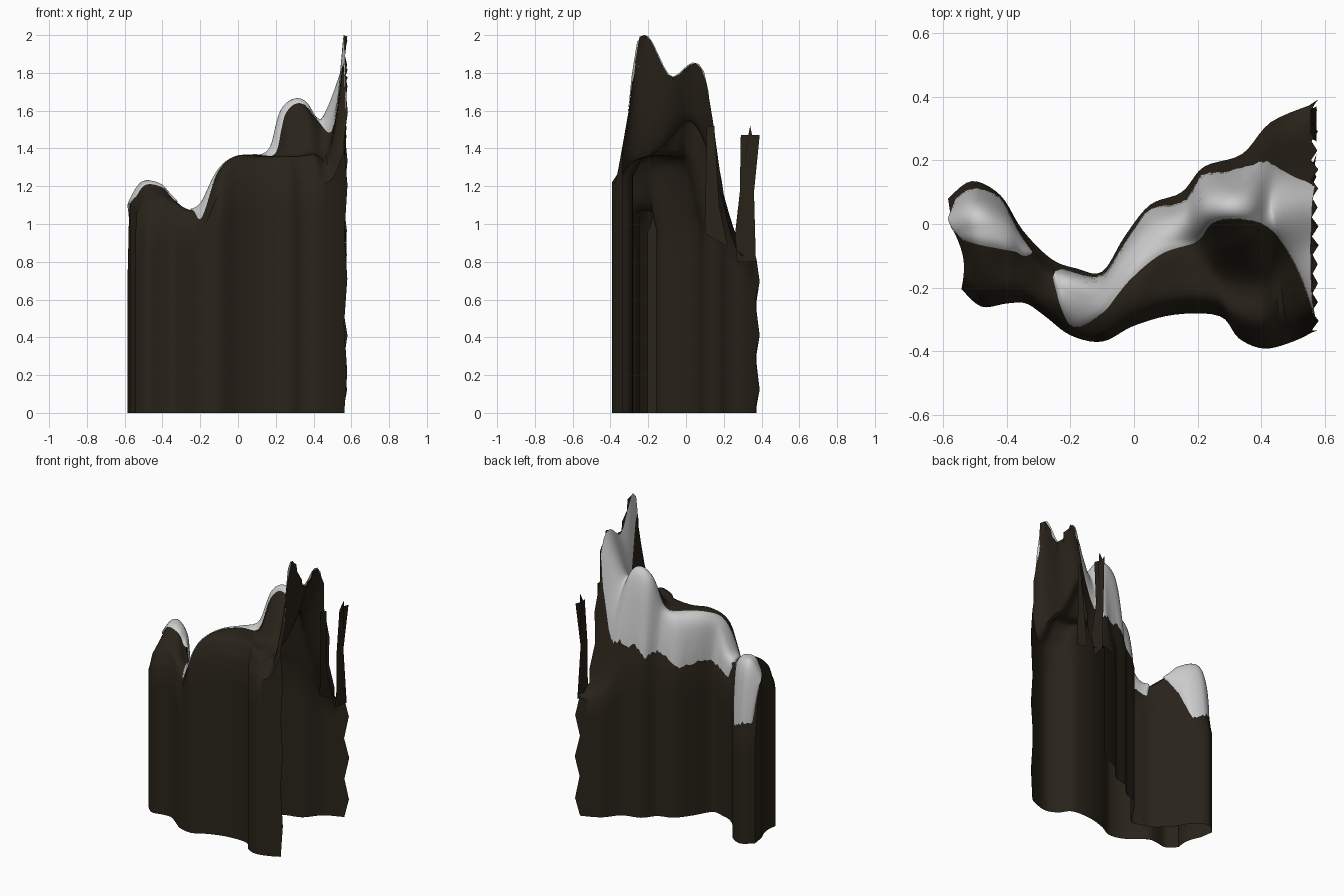
import bpy, math, random
from mathutils import Vector

if "Cube" in bpy.data.objects:
    bpy.data.objects.remove(bpy.data.objects["Cube"])

random.seed(4)

# Cross-sections along the cliff: front x,y, back x,y, then crest heights from front to back
STATIONS = [
    (-.543, -.205, -.585, .08, .95, 1.05, 1.08, 1.11, 1.05, .72),
    (-.48, -.26, -.51, .135, 1.0, 1.10, 1.17, 1.21, 1.15, .70),
    (-.40, -.25, -.42, .09, 1.04, 1.13, 1.17, 1.20, 1.12, .74),
    (-.34, -.25, -.35, -.02, 1.02, 1.10, 1.13, 1.13, 1.10, .85),
    (-.28, -.29, -.26, -.11, .97, 1.05, 1.08, 1.07, 1.05, .93),
    (-.20, -.35, -.18, -.14, .95, 1.02, 1.08, 1.10, 1.08, .93),
    (-.10, -.37, -.10, -.15, 1.16, 1.24, 1.28, 1.27, 1.22, .98),
    (0, -.32, -.03, -.04, 1.24, 1.33, 1.36, 1.34, 1.26, .95),
    (.13, -.285, .05, .06, 1.25, 1.34, 1.36, 1.36, 1.29, 1.0),
    (.27, -.29, .15, .10, 1.26, 1.35, 1.36, 1.37, 1.37, 1.0),
    (.33, -.36, .22, .18, 1.23, 1.35, 1.37, 1.53, 1.58, 1.02),
    (.41, -.392, .34, .22, 1.22, 1.36, 1.39, 1.59, 1.57, .97),
    (.50, -.37, .43, .32, 1.24, 1.37, 1.42, 1.55, 1.18, .82),
    (.572, -.335, .57, .38, 1.42, 2.0, 1.78, 1.80, .94, .82),
]
V_KNOTS = (0, .13, .35, .6, .8, 1)
# Snow starts and ends at these fractions across each section
SNOW_START = (.55, .5, .5, .62, .6, .15, .4, .5, .55, .6, .68, .66, .45, .04)
SNOW_END = (.95, .98, .97, .9, .95, .97, .96, .97, .97, .97, .97, .97, .82, .68)


def spline(vals, t):
    """Catmull-Rom through a list of numbers."""
    n = len(vals) - 1
    i = min(max(int(t), 0), n - 1)
    f = t - i
    a, b, c, d = (vals[min(max(i + k, 0), n)] for k in (-1, 0, 1, 2))
    return .5 * (2*b + (c - a)*f + (2*a - 5*b + 4*c - d)*f*f + (3*b - a - 3*c + d)*f**3)


COLS = list(zip(*STATIONS))


def crest(u, v):
    """Point on the top surface."""
    fx, fy, bx, by, *z = [spline(c, u) for c in COLS]
    k = 0
    while k < 4 and v > V_KNOTS[k + 1]:
        k += 1
    t = k + (v - V_KNOTS[k]) / (V_KNOTS[k + 1] - V_KNOTS[k])
    # the left end is pinched between its two lobes
    dent = .02 * max(0, 1 - u) * math.sin(math.pi * min(1, v * 1.5))
    return Vector((fx + (bx - fx)*v + dent, fy + (by - fy)*v, min(spline(z, t), 2.0)))


def normal(u, v):
    e = .02
    du = crest(u + e, v) - crest(u - e, v)
    dv = crest(u, min(v + e, 1)) - crest(u, max(v - e, 0))
    return du.cross(dv).normalized()


def material(name, rgb):
    m = bpy.data.materials.new(name)
    m.diffuse_color = (*rgb, 1)
    m.use_nodes = True
    m.node_tree.nodes["Principled BSDF"].inputs["Base Color"].default_value = m.diffuse_color
    return m


def make(name, verts, faces, mat, angle=40):
    me = bpy.data.meshes.new(name)
    me.from_pydata(verts, [], faces)
    me.materials.append(mat)
    ob = bpy.data.objects.new(name, me)
    bpy.context.collection.objects.link(ob)
    bpy.context.view_layer.objects.active = ob
    ob.select_set(True)
    bpy.ops.object.shade_smooth_by_angle(angle=math.radians(angle))
    ob.select_set(False)
    return ob


def grid(rows):
    """Vertices and quads joining equal-length rows."""
    n = len(rows[0])
    faces = [(i*n + j, (i+1)*n + j, (i+1)*n + j+1, i*n + j+1)
             for i in range(len(rows) - 1) for j in range(n - 1)]
    return [p for r in rows for p in r], faces


rock = material("dark_rock", (.022, .017, .01))
white = material("snow", (.8, .8, .8))

# Rock body: fluted front wall, crest, back wall; right end torn open
U, V = 65, 24
last = len(STATIONS) - 1
LEVELS = (0, .15, .33, .5, .67, .85)
rows = []
for i in range(U + 1):
    u = last * i / U
    top = [crest(u, j / V) for j in range(V + 1)]
    front = [Vector((top[0].x, top[0].y, top[0].z * k)) for k in LEVELS]
    back = [Vector((top[-1].x, top[-1].y, top[-1].z * k)) for k in reversed(LEVELS)]
    row = front + top + back
    if i == U:
        for j, p in enumerate(row):
            p.x += (.01 if j % 2 else -.014) * random.uniform(.6, 1)
            if j > len(front) + V - 2:
                p.y += .01 if j % 2 else -.013
    rows.append(row)
verts, faces = grid(rows)
# left end wall
first = rows[0][len(LEVELS):len(LEVELS) + V + 1]
end_rows = [[Vector((p.x, p.y, p.z * k)) for p in first] for k in (1, .66, .33, 0)]
ev, ef = grid(end_rows)
off = len(verts)
verts += ev
faces += [tuple(off + q for q in f) for f in ef]
make("rock_wall", verts, faces, rock)


# Snow drifts lying over the crest, with ragged drips down the back
def snow(name, u0, u1, nu, nt=16):
    rows = []
    for i in range(nu + 1):
        u = u0 + (u1 - u0) * i / nu
        a = spline(SNOW_START, u)
        b = spline(SNOW_END, u) - .04 * abs(math.sin(u * 1.6)) - random.uniform(0, .01)
        taper = min(1, (u - u0) / .35 + .04, 1 if u1 == last else (u1 - u) / .35 + .04)
        mid = (a + b) / 2
        a, b = mid + (a - mid) * taper**.5, mid + (b - mid) * taper**.5
        row = []
        for j in range(nt + 1):
            t = j / nt
            v = min(max(a + (b - a) * t, 0), 1)
            thick = .016 * math.sin(math.pi * t)**.5 if 0 < j < nt else .002
            p = crest(u, v) + normal(min(u, last - .03), v) * thick
            p.z = min(p.z, 2.0)
            row.append(p)
        rows.append(row)
    make(name, *grid(rows), white, 60)


snow("snow_left_lobe", .05, 3.2, 30)
snow("snow_main_drift", 4.1, last, 80)

# Torn slivers standing on the open right edge
SLIVERS = {
    "torn_sliver_back": [(.27, .8), (.37, .8), (.36, 1.17), (.39, 1.47), (.35, 1.47),
                         (.34, 1.52), (.33, 1.47), (.29, 1.47), (.285, 1.17), (.26, .95)],
    "torn_sliver_mid": [(.10, .95), (.22, .88), (.175, 1.1), (.15, 1.52), (.11, 1.52)],
}
for name, pts in SLIVERS.items():
    vs = [Vector((.562 + (.012 if k % 2 else -.006), y, z)) for k, (y, z) in enumerate(pts)]
    make(name, vs, [tuple(range(len(vs)))], rock)
